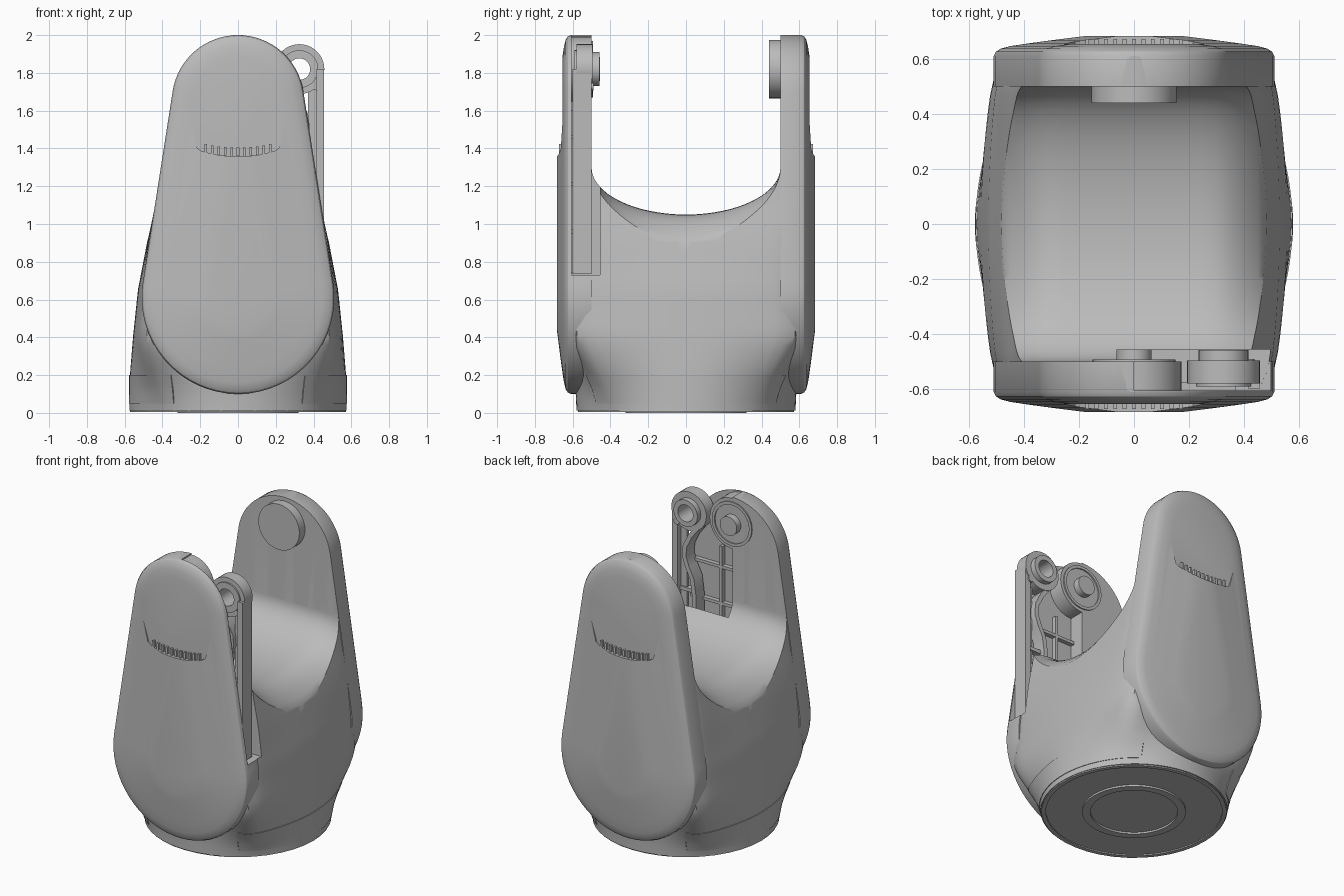
import bpy, bmesh, math
from math import sin, cos, pi, sqrt
from mathutils import Matrix

old = bpy.data.objects.get("Cube")
if old:
    bpy.data.objects.remove(old, do_unlink=True)

grey = bpy.data.materials.new("plain grey")
grey.use_nodes = True
COLOUR = (0.5, 0.5, 0.5, 1)
grey.diffuse_color = COLOUR
grey.node_tree.nodes["Principled BSDF"].inputs["Base Color"].default_value = COLOUR


def finish(name, bm):
    bmesh.ops.recalc_face_normals(bm, faces=bm.faces)
    me = bpy.data.meshes.new(name)
    bm.to_mesh(me)
    bm.free()
    me.materials.append(grey)
    ob = bpy.data.objects.new(name, me)
    bpy.context.collection.objects.link(ob)
    return ob


def loft(name, rings, closed=True, cyclic=False):
    """Skin a list of equal-length rings; cap the ends unless cyclic."""
    bm = bmesh.new()
    rows = [[bm.verts.new(p) for p in r] for r in rings]
    n = len(rows[0])
    pairs = list(zip(rows, rows[1:]))
    if cyclic:
        pairs.append((rows[-1], rows[0]))
    for a, b in pairs:
        for i in range(n if closed else n - 1):
            j = (i + 1) % n
            bm.faces.new((a[i], a[j], b[j], b[i]))
    if not cyclic:
        bm.faces.new(rows[0])
        bm.faces.new(rows[-1])
    return finish(name, bm)


def prism_y(name, pts, y0, y1):
    return loft(name, [[(x, y, z) for x, z in pts] for y in (y0, y1)])


def box(name, lo, hi):
    return prism_y(name, [(lo[0], lo[2]), (hi[0], lo[2]), (hi[0], hi[2]), (lo[0], hi[2])], lo[1], hi[1])


def circle(x, z, r, n=40):
    return [(x + r * cos(2 * pi * i / n), z + r * sin(2 * pi * i / n)) for i in range(n)]


def disc(name, x, z, r, y0, y1):
    return prism_y(name, circle(x, z, r), y0, y1)


def tube(name, x, z, r_out, r_in, y0, y1):
    return loft(name, [[(px, y, pz) for px, pz in circle(x, z, r)]
                       for r, y in ((r_in, y0), (r_out, y0), (r_out, y1), (r_in, y1))], cyclic=True)


def strip(name, pts, w, y0, y1):
    """Constant-width ribbon following a path in the xz plane."""
    a, b = [], []
    for i, (x, z) in enumerate(pts):
        p, q = pts[max(i - 1, 0)], pts[min(i + 1, len(pts) - 1)]
        dx, dz = q[0] - p[0], q[1] - p[1]
        k = w / 2 / math.hypot(dx, dz)
        a.append((x - dz * k, z + dx * k))
        b.append((x + dz * k, z - dx * k))
    return prism_y(name, a + b[::-1], y0, y1)


def boolean(ob, cutter, op="DIFFERENCE"):
    m = ob.modifiers.new("cut", "BOOLEAN")
    m.object, m.operation, m.solver = cutter, op, "EXACT"
    dg = bpy.context.evaluated_depsgraph_get()
    me = bpy.data.meshes.new_from_object(ob.evaluated_get(dg))
    ob.modifiers.clear()
    ob.data = me


def smoothstep(t):
    t = min(max(t, 0), 1)
    return t * t * (3 - 2 * t)


# Teardrop outline shared by arms and covers: large low circle, small high one
LOW, RLOW, HIGH, RHIGH = 0.61, 0.51, 1.65, 0.35
TILT = math.asin((RLOW - RHIGH) / (HIGH - LOW))


def teardrop(d, n=32):
    top = [TILT + (pi - 2 * TILT) * i / n for i in range(n + 1)]
    low = [pi - TILT + (pi + 2 * TILT) * i / n for i in range(n + 1)]
    return ([((RHIGH - d) * cos(a), HIGH + (RHIGH - d) * sin(a)) for a in top]
            + [((RLOW - d) * cos(a), LOW + (RLOW - d) * sin(a)) for a in low])


WIDTHS = [(0, .575), (.2, .572), (.4, .556), (.65, .53), (.9, .482), (1.1, .438), (1.7, .346)]


def half_width(z):
    if z >= 1.7:
        return max(sqrt(max(RHIGH ** 2 - (z - HIGH) ** 2, 0)), .02)
    for (z0, w0), (z1, w1) in zip(WIDTHS, WIDTHS[1:]):
        if z <= z1:
            return w0 + (w1 - w0) * (z - z0) / (z1 - z0)


def section(z, t, grow=0):
    """Body section: circle at the foot, bulging box higher up."""
    s = smoothstep(z / .45)
    c, v = cos(t), sin(t)
    r = (abs(c) ** 14 + abs(v) ** 14) ** (-1 / 14)
    bulge = .09 * (1 - smoothstep((z - .5) / .6))
    bx, by = c * r * (1 - bulge * (v * r) ** 2), v * r
    w = half_width(z) + grow
    return (w * (c + (bx - c) * s), (.58 + .03 * s + grow) * (v + (by - v) * s), z)


# Body, with both arms
levels = [.012 + 1.688 * i / 34 for i in range(35)]
levels += [HIGH + RHIGH * sin(a * pi / 180) for a in range(12, 91, 6)]
N = 96
body = loft("body", [[section(z, 2 * pi * i / N) for i in range(N)] for z in levels])

# Saddle cutter: U-shaped valley that rolls down towards both sides
rings = []
for k in range(-14, 15):
    x = k * .05
    b = .25 + .17 * (max(abs(x) - .27, 0) / .23) ** 2
    arc = [(x, .5 * cos(a), 1.3 - b * sin(a)) for a in (pi * i / 32 for i in range(33))]
    rings.append([(x, .5, 2.2)] + arc + [(x, -.5, 2.2)])
saddle = loft("saddle_cutter", rings)
boolean(body, saddle)

# Front and back covers with a recessed grip pad
DOME = [(0, .5), (0, .61), (.008, .626), (.025, .637), (.06, .646), (.12, .655),
        (.2, .666), (.28, .676), (.335, .683)]
pad = [(.27 * cos(a), 1.72 + .3 * sin(a)) for a in (pi * i / 24 for i in range(25))]
pad += [(-.26, 1.55), (-.215, 1.4), (-.19, 1.385), (-.1, 1.363), (0, 1.357),
        (.1, 1.363), (.19, 1.385), (.215, 1.4), (.26, 1.55)]
covers = []
for side, s in (("front", -1), ("back", 1)):
    cover = loft(side + "_cover", [[(x, s * y, z) for x, z in teardrop(d)] for d, y in DOME])
    cut = prism_y("pad_cutter", pad, s * .654, s * .8)
    boolean(cover, cut)
    bpy.data.objects.remove(cut)
    covers.append(cover)
    for i in range(-5, 6):
        x = i * .034
        z = 1.36 + .6 * x * x
        box(side + "_grip_rib", (x - .007, min(s * .65, s * .672), z),
            (x + .007, max(s * .65, s * .672), z + .045))

# Pocket in the front arm for the lever, leaving the pivot head standing
pocket = box("pocket_cutter", (0, -.605, .73), (.8, -.455, 2.2))
head = disc("head_cutter", 0, 1.82, .172, -.7, -.4)
boolean(pocket, head)
for ob in (body, covers[0]):
    boolean(ob, pocket)

# Screw holes in the arm walls
for x, y in ((-.28, .5), (.28, .5), (-.28, -.5)):
    hole = disc("hole_cutter", x, 1.38, .032, y - .04, y + .04)
    boolean(body, hole)
    bpy.data.objects.remove(hole)
for ob in (saddle, pocket, head):
    bpy.data.objects.remove(ob)

# Pivots
disc("back_pivot", 0, 1.82, .155, .44, .52)
tube("front_pivot_ring", 0, 1.82, .15, .13, -.51, -.492)
disc("front_pivot_pin", 0, 1.82, .064, -.52, -.455)

# Stiffening ribs inside the pocket
for z in (.95, 1.2, 1.45):
    box("pocket_cross_rib", (0, -.61, z), (.37, -.575, z + .02))
strip("pocket_long_rib", [(.14, .74), (.14, 1.6)], .02, -.61, -.575)

# Lever: eye, straight outer rail and curved inner rail
tube("lever_eye", .325, 1.82, .132, .057, -.58, -.495)
tube("lever_eye_collar", .325, 1.82, .09, .057, -.5, -.458)
tube("lever_eye_front_collar", .325, 1.82, .1, .057, -.59, -.575)
box("lever_outer_rail", (.415, -.6, .735), (.455, -.5, 1.82))
strip("lever_inner_rail", [(.25, 1.74), (.32, 1.65), (.36, 1.57), (.365, 1.5), (.34, 1.43),
                           (.305, 1.36), (.29, 1.25), (.285, .735)], .03, -.59, -.5)
box("lever_web", (.37, -.56, 1.1), (.42, -.54, 1.72))
for z in (.8, 1.05, 1.25):
    box("lever_cross_bar", (.28, -.57, z), (.42, -.53, z + .025))
disc("lever_screw", .415, 1.73, .022, -.585, -.49)

# Thin side panels around the foot
for side, mid in (("left", 0), ("right", pi)):
    angles = [mid + math.radians(a) for a in range(-54, 55, 4)]
    rings = [[section(z, t, g) for z, g in ((.05, -.01), (.05, .004), (.1, .004),
              (.15, .004), (.2, .004), (.2, -.01))] for t in angles]
    loft(side + "_foot_panel", rings)

# Underside: outer rim and central mounting ring
for name, r0, r1, z0 in (("foot_rim", .545, .572, .004), ("mounting_ring", .27, .32, 0)):
    ob = tube(name, 0, 0, r1, r0, -.02, -z0)
    ob.data.transform(Matrix.Rotation(-pi / 2, 4, "X"))
    if min(v.co.z for v in ob.data.vertices) < -.001:
        ob.data.transform(Matrix.Scale(-1, 4, (0, 0, 1)))
        ob.data.flip_normals()

# Smooth shading with sharp edges kept
bpy.ops.object.select_all(action="DESELECT")
for ob in bpy.context.scene.objects:
    if ob.type == "MESH" and grey.name in ob.data.materials:
        ob.select_set(True)
        bpy.context.view_layer.objects.active = ob
bpy.ops.object.shade_smooth_by_angle(angle=math.radians(30))
